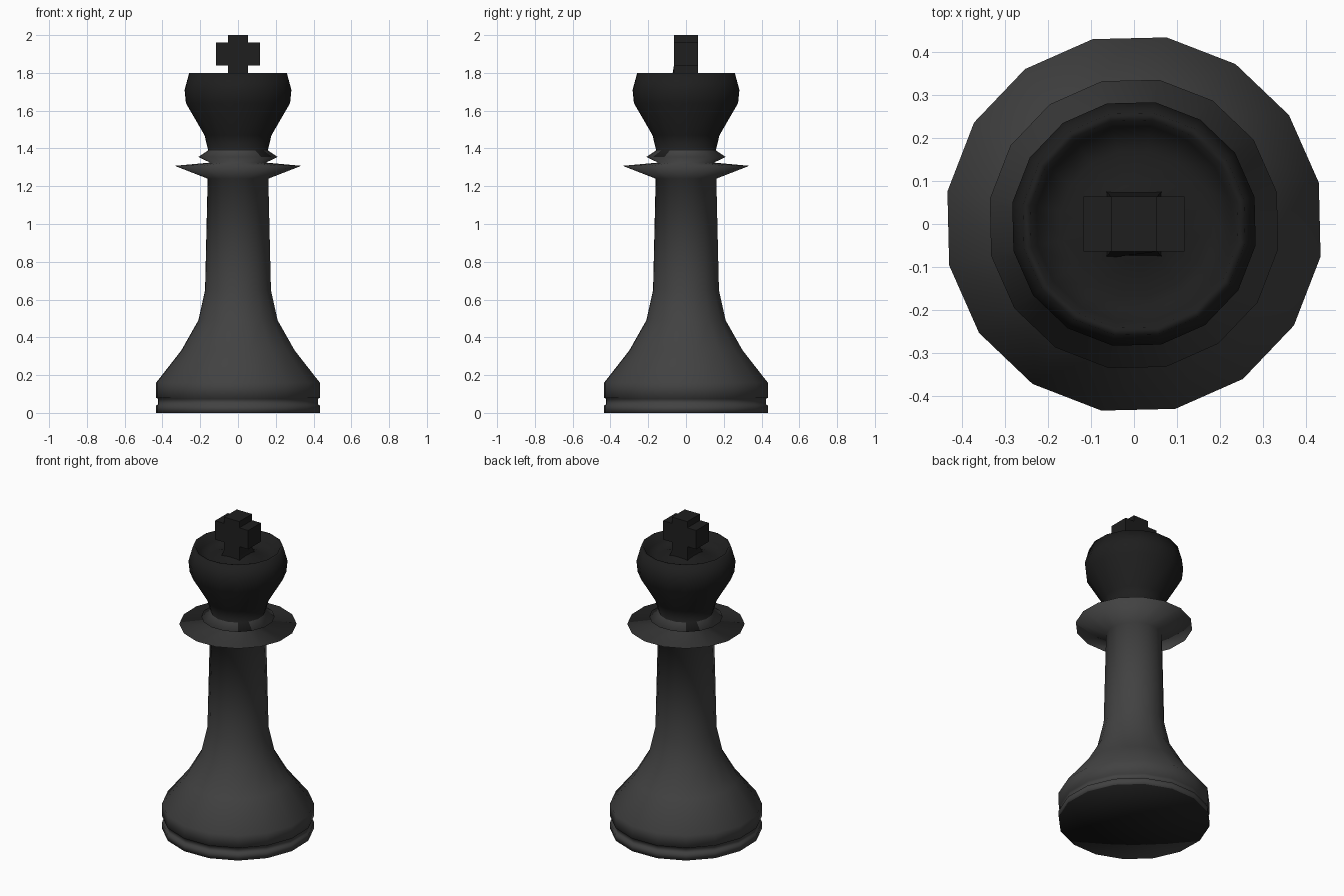
import bpy, bmesh, math

cube = bpy.data.objects.get("Cube")
if cube:
    bpy.data.objects.remove(cube)


def make_material(name, value):
    m = bpy.data.materials.new(name)
    m.use_nodes = True
    m.diffuse_color = (value, value, value, 1)
    m.node_tree.nodes["Principled BSDF"].inputs["Base Color"].default_value = (value, value, value, 1)
    return m


GREY = make_material("charcoal grey", 0.054)
BLACK = make_material("near black", 0.013)
SIDES, TURN = 16, math.radians(12.6)


def finish(bm, name, materials, angle):
    bmesh.ops.recalc_face_normals(bm, faces=bm.faces)
    mesh = bpy.data.meshes.new(name)
    bm.to_mesh(mesh)
    bm.free()
    for m in materials:
        mesh.materials.append(m)
    obj = bpy.data.objects.new(name, mesh)
    bpy.context.collection.objects.link(obj)
    bpy.ops.object.select_all(action="DESELECT")
    obj.select_set(True)
    bpy.context.view_layer.objects.active = obj
    bpy.ops.object.shade_smooth_by_angle(angle=math.radians(angle))


def lathe(profile):
    """Revolve (radius, height) points; radius 0 closes to a point."""
    bm = bmesh.new()
    rings = []
    for r, z in profile:
        n = SIDES if r > 0 else 1
        rings.append([bm.verts.new((r * math.cos(TURN + math.tau * i / SIDES),
                                    r * math.sin(TURN + math.tau * i / SIDES), z)) for i in range(n)])
    for a, b in zip(rings, rings[1:]):
        for i in range(SIDES):
            j = (i + 1) % SIDES
            quad = [a[i % len(a)], a[j % len(a)], b[j % len(b)], b[i % len(b)]]
            bm.faces.new(list(dict.fromkeys(quad)))
    return bm


# Turned body: grooved foot, flared stem, two collars, crown with a domed bowl
bm = lathe([(0, 0), (0.44, 0), (0.44, 0.04), (0.43, 0.045), (0.43, 0.075), (0.44, 0.08),
            (0.44, 0.16), (0.305, 0.33), (0.213, 0.49), (0.177, 0.65), (0.163, 1.24),
            (0.34, 1.308), (0.15, 1.325), (0.213, 1.355), (0.16, 1.39),
            (0.18, 1.47), (0.28, 1.64), (0.287, 1.71), (0.262, 1.8), (0.245, 1.8),
            (0.23, 1.75), (0.17, 1.725), (0.09, 1.76), (0, 1.77)])
for f in bm.faces:
    c = f.calc_center_median()
    # black crown and underside; the crown colour spills over one collar facet on two sides
    spill = c.z > 1.36 and abs(c.x + c.y) < 0.03
    f.material_index = int(c.z > 1.39 or c.z < 0.01 or spill)
finish(bm, "king_body", [GREY, BLACK], 180)


# Cross finial: one extruded outline on a foot that widens inside the bowl
bm = bmesh.new()
DEPTH = 0.064
right_half = [(0.068, 1.74), (0.054, 1.79), (0.054, 1.84), (0.117, 1.84),
              (0.117, 1.96), (0.054, 1.96), (0.054, 2.0)]
outline = right_half + [(-x, z) for x, z in reversed(right_half)]
front = bm.faces.new([bm.verts.new((x, -DEPTH, z)) for x, z in outline])
back = bmesh.ops.extrude_face_region(bm, geom=[front], use_keep_orig=True)
bmesh.ops.translate(bm, vec=(0, 2 * DEPTH, 0),
                    verts=[g for g in back["geom"] if isinstance(g, bmesh.types.BMVert)])
for v in bm.verts:
    if v.co.z < 1.75:
        v.co.y *= 1.25
finish(bm, "cross_finial", [BLACK], 30)
